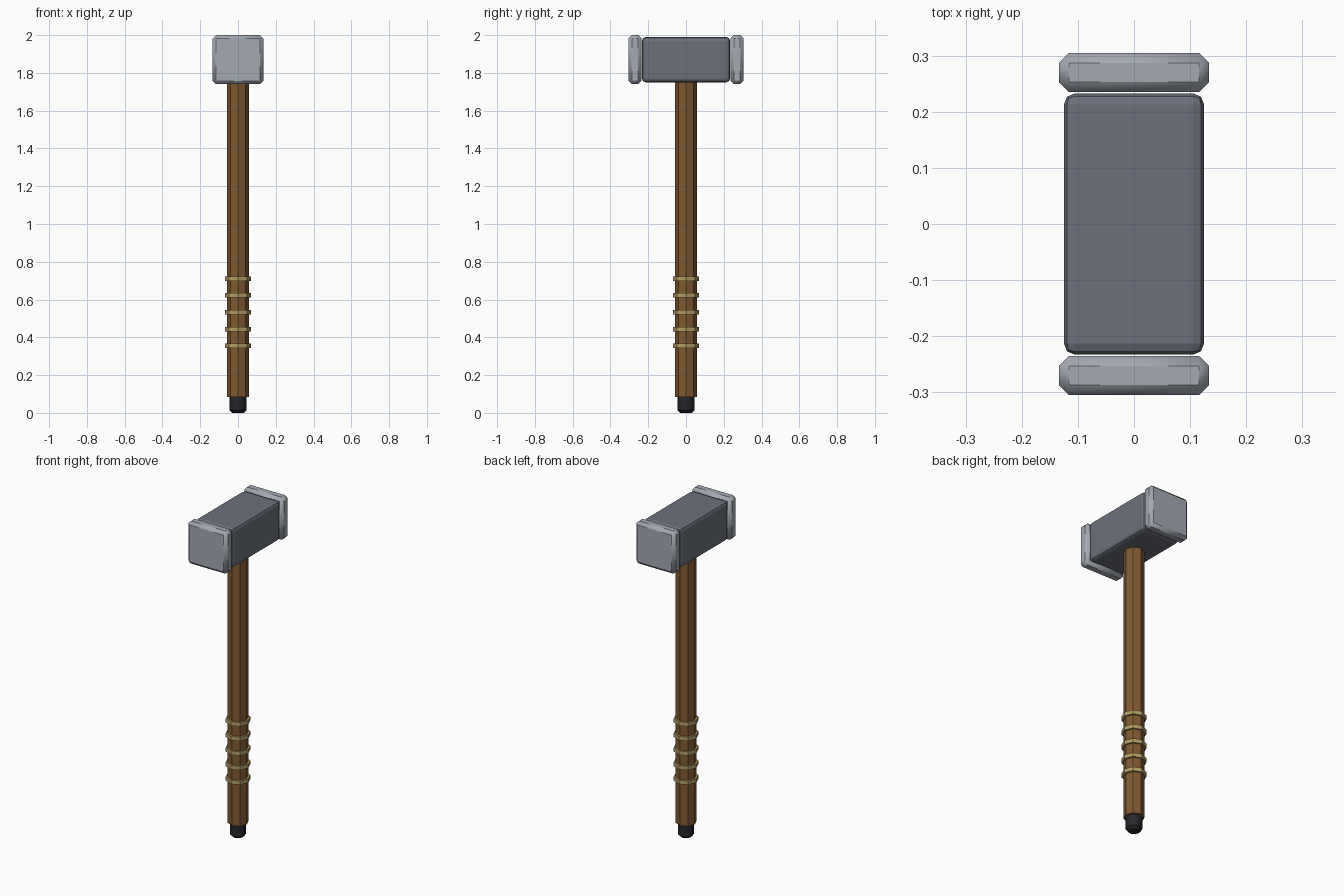
import bpy
import math

default = bpy.data.objects.get("Cube")
if default:
    bpy.data.objects.remove(default, do_unlink=True)


def material(name, rgb):
    mat = bpy.data.materials.new(name)
    mat.use_nodes = True
    color = (*rgb, 1.0)
    mat.diffuse_color = color
    mat.node_tree.nodes["Principled BSDF"].inputs["Base Color"].default_value = color
    return mat


dark_steel = material("dark_steel", (0.15, 0.165, 0.2))
light_steel = material("light_steel", (0.37, 0.40, 0.45))
wood = material("brown_wood", (0.22, 0.10, 0.03))
cord = material("tan_cord", (0.46, 0.34, 0.13))
black = material("black_rubber", (0.02, 0.02, 0.025))


def finish(name, mat, bevel=0, segments=1, smooth=False):
    obj = bpy.context.object
    obj.name = name
    obj.data.materials.append(mat)
    bpy.ops.object.transform_apply(location=False, rotation=True, scale=True)
    if bevel:
        mod = obj.modifiers.new("Bevel", "BEVEL")
        mod.width = bevel
        mod.segments = segments
        mod.limit_method = "ANGLE"
        mod.angle_limit = math.radians(50)
    if smooth:
        bpy.ops.object.shade_smooth_by_angle(angle=math.radians(60))
    return obj


def box(name, mat, center, size, **options):
    bpy.ops.mesh.primitive_cube_add(size=1, location=center)
    bpy.context.object.scale = size
    return finish(name, mat, **options)


def octagon(name, mat, radius, bottom, top, **options):
    bpy.ops.mesh.primitive_cylinder_add(
        vertices=8, radius=radius, depth=top - bottom,
        location=(0, 0, (bottom + top) / 2))
    return finish(name, mat, **options)


# Head block and the striking plate at each end
box("head_block", dark_steel, (0, 0, 1.87), (0.25, 0.466, 0.24),
    bevel=0.02, segments=2)
for side, label in ((-1, "front"), (1, "back")):
    box(f"{label}_striking_plate", light_steel, (0, side * 0.27, 1.87),
        (0.268, 0.07, 0.26), bevel=0.018, smooth=True)

# Handle with its end cap
octagon("handle", wood, 0.058, 0.085, 1.77)
octagon("end_cap", black, 0.046, 0, 0.1, bevel=0.015, smooth=True)

# Cord rings around the grip
for i in range(5):
    z = 0.355 + i * 0.089
    octagon(f"grip_ring_{i + 1}", cord, 0.069, z - 0.012, z + 0.012)
